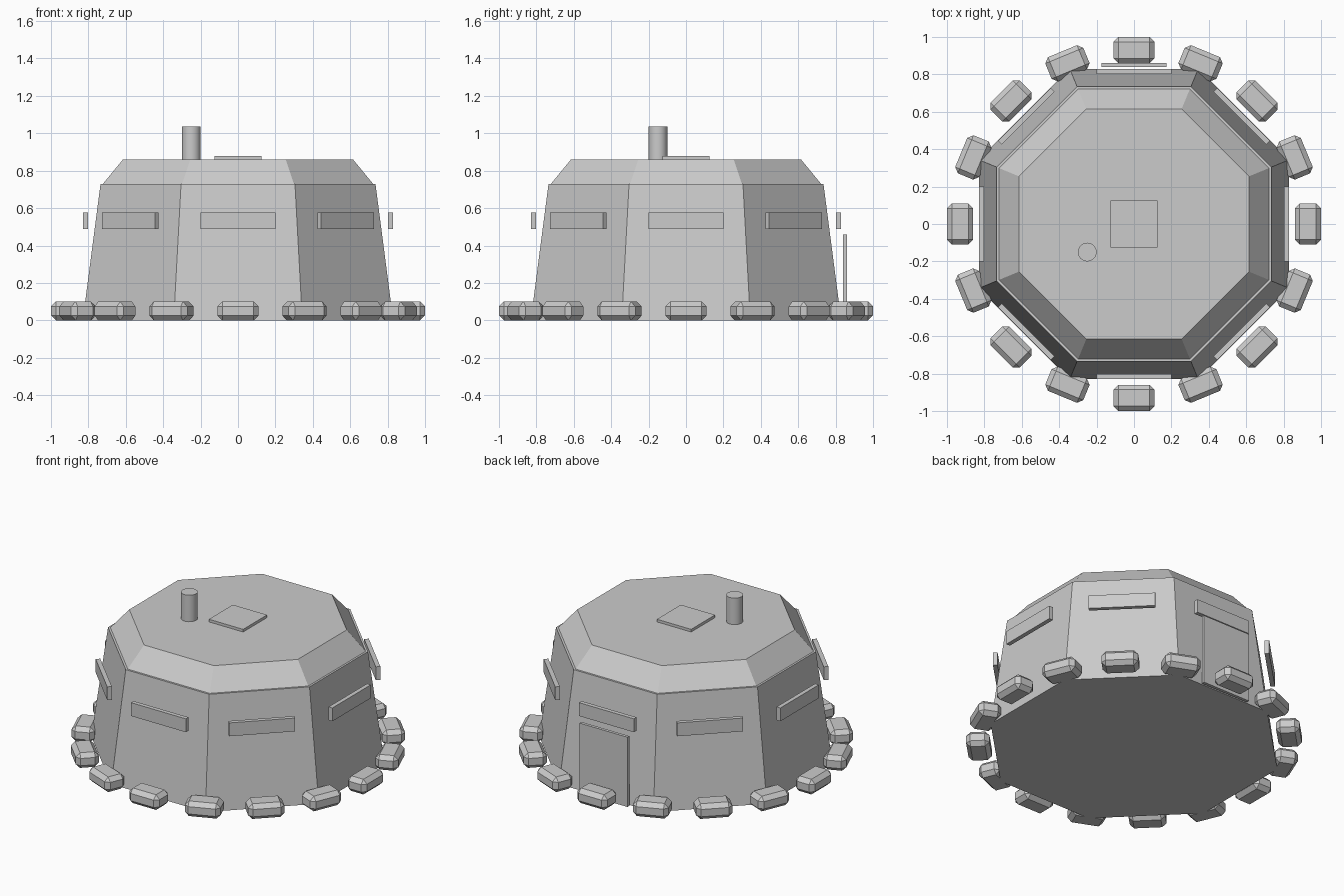
import bpy, bmesh
from math import pi, cos, sin, radians
from mathutils import Matrix

cube = bpy.data.objects.get("Cube")
if cube:
    bpy.data.objects.remove(cube, do_unlink=True)

# One grey for the whole bunker
grey = bpy.data.materials.new("concrete_grey")
grey.use_nodes = True
colour = (0.6, 0.6, 0.6, 1)
grey.diffuse_color = colour
grey.node_tree.nodes["Principled BSDF"].inputs["Base Color"].default_value = colour


def finish(name, bm):
    bmesh.ops.recalc_face_normals(bm, faces=bm.faces)
    mesh = bpy.data.meshes.new(name)
    bm.to_mesh(mesh)
    bm.free()
    mesh.materials.append(grey)
    obj = bpy.data.objects.new(name, mesh)
    bpy.context.collection.objects.link(obj)
    return obj


def frustum(name, sides, r_low, r_high, z_low, z_high, x=0, y=0, turn=0):
    bm = bmesh.new()
    place = Matrix.Translation((x, y, (z_low + z_high) / 2)) @ Matrix.Rotation(turn, 4, "Z")
    bmesh.ops.create_cone(bm, cap_ends=True, segments=sides, radius1=r_low,
                          radius2=r_high, depth=z_high - z_low, matrix=place)
    return finish(name, bm)


def box(name, size, centre, angle=0, bevel=0):
    bm = bmesh.new()
    bmesh.ops.create_cube(bm, size=1, matrix=Matrix.Diagonal((*size, 1)))
    if bevel:
        bmesh.ops.bevel(bm, geom=bm.edges[:], offset=bevel, segments=1,
                        affect="EDGES", profile=0.5)
    obj = finish(name, bm)
    obj.location = centre
    obj.rotation_euler.z = angle
    return obj


def ring(name, count, radius, z, size, bevel=0):
    # Boxes set around the centre, each one's width along the tangent
    for i in range(count):
        a = 2 * pi * i / count
        box(f"{name}_{i + 1}", size, (radius * cos(a), radius * sin(a), z),
            a + pi / 2, bevel)


# Octagonal walls and roof, sized by the distance to their flat sides
flat = cos(pi / 8)
half = radians(22.5)
frustum("walls", 8, 0.83 / flat, 0.735 / flat, 0, 0.73, turn=half)
frustum("roof", 8, 0.722 / flat, 0.615 / flat, 0.73, 0.86, turn=half)

# Roof hatch and chimney
box("roof_hatch", (0.25, 0.25, 0.025), (0, 0, 0.865))
chimney = frustum("chimney", 24, 0.05, 0.05, 0.85, 1.035, -0.25, -0.15)
bpy.context.view_layer.objects.active = chimney
chimney.select_set(True)
bpy.ops.object.shade_smooth_by_angle(angle=radians(35))

# Slit covers on every wall, and the door at the back
ring("slit_cover", 8, 0.815, 0.532, (0.4, 0.028, 0.088))
box("door", (0.35, 0.02, 0.46), (0, 0.85, 0.23))

# Sandbags around the foot of the walls
ring("sandbag", 16, 0.93, 0.05, (0.22, 0.14, 0.1), 0.026)
